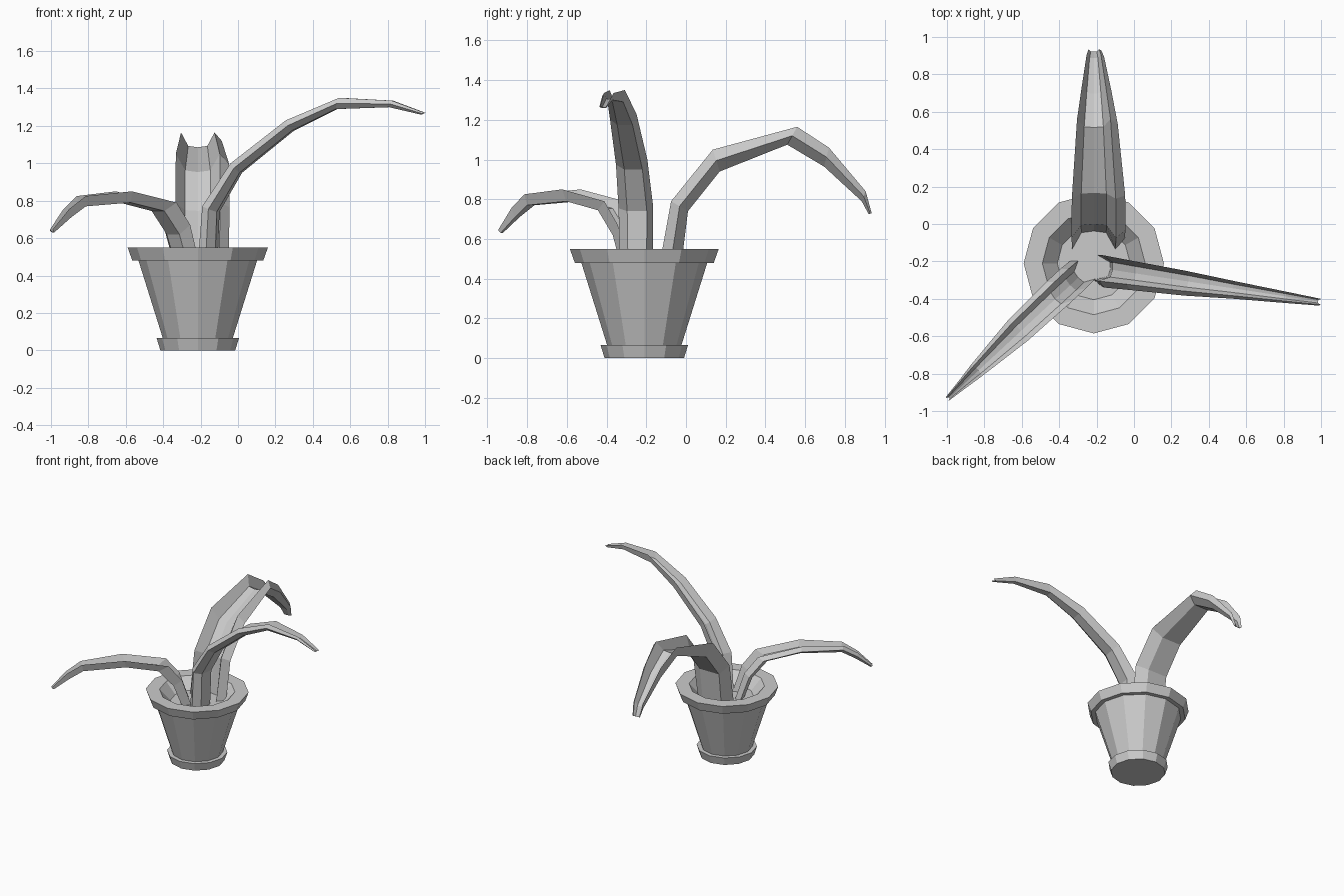
import bpy
from math import cos, sin, pi, radians

if "Cube" in bpy.data.objects:
    bpy.data.objects.remove(bpy.data.objects["Cube"])

CX, CY = -0.215, -0.21  # pot axis


def make_object(name, verts, faces):
    mesh = bpy.data.meshes.new(name)
    mesh.from_pydata(verts, [], faces)
    obj = bpy.data.objects.new(name, mesh)
    bpy.context.collection.objects.link(obj)
    return obj


def skin(name, rings):
    """Join closed rings of equal size into a capped solid."""
    n = len(rings[0])
    verts = [v for ring in rings for v in ring]
    faces = [(i * n + j, i * n + (j + 1) % n, (i + 1) * n + (j + 1) % n, (i + 1) * n + j)
             for i in range(len(rings) - 1) for j in range(n)]
    faces.append(tuple(reversed(range(n))))
    faces.append(tuple(range(len(verts) - n, len(verts))))
    return make_object(name, verts, faces)


# Pot: twelve-sided turned profile (radius, height), ending in the soil disc
profile = [(0.20, 0), (0.22, 0.065), (0.187, 0.065), (0.317, 0.48),
           (0.35, 0.48), (0.375, 0.55), (0.275, 0.55), (0.195, 0.465)]
skin("plant_pot", [[(CX + r * cos(k * pi / 6), CY + r * sin(k * pi / 6), z)
                    for k in range(12)] for r, z in profile])

# Leaf cross-section: gutter shape with curled rims (sideways, keel 0 to rim 1)
SECTION = [(0.7, 1), (0.4, 0.2), (0, 0.12), (-0.4, 0.2), (-0.7, 1),
           (-1, 0.5), (-0.5, 0), (0.5, 0)]


def leaf(name, origin, angle, stations):
    """Stations: keel distance, keel z, rim distance, rim z, half width."""
    a = radians(angle)
    rings = []
    for ks, kz, rs, rz, w in stations:
        ring = []
        for u, h in SECTION:
            s = ks + (rs - ks) * h
            ring.append((origin[0] + s * cos(a) - u * w * sin(a),
                         origin[1] + s * sin(a) + u * w * cos(a),
                         kz + (rz - kz) * h))
        rings.append(ring[::-1])
    obj = skin(name, rings)
    return obj


# Broad leaf arching to the back
leaf("back_leaf", (CX, CY), 90, [
    (0.185, 0.46, 0.075, 0.46, 0.165), (0.22, 0.74, 0.135, 0.79, 0.17),
    (0.38, 0.94, 0.345, 1.05, 0.168), (0.72, 1.075, 0.77, 1.165, 0.128),
    (0.905, 0.965, 0.93, 1.06, 0.095), (1.095, 0.79, 1.115, 0.84, 0.055),
    (1.13, 0.725, 1.145, 0.73, 0.04)])

# Tall narrow leaf reaching right
leaf("right_leaf", (CX, -0.23), -8.7, [
    (0.10, 0.46, 0.01, 0.46, 0.095), (0.11, 0.74, 0.035, 0.77, 0.1),
    (0.233, 0.95, 0.187, 1.0, 0.092), (0.515, 1.175, 0.485, 1.23, 0.078),
    (0.75, 1.29, 0.77, 1.35, 0.055), (1.037, 1.30, 1.053, 1.335, 0.035),
    (1.21, 1.26, 1.23, 1.27, 0.022)])

# Low leaf drooping to the front left
leaf("front_left_leaf", (CX, CY), 222.9, [
    (0.12, 0.46, 0.05, 0.46, 0.095), (0.18, 0.62, 0.12, 0.67, 0.1),
    (0.29, 0.745, 0.22, 0.79, 0.1), (0.53, 0.79, 0.54, 0.85, 0.09),
    (0.84, 0.77, 0.85, 0.825, 0.05), (0.94, 0.71, 0.96, 0.755, 0.032),
    (1.055, 0.63, 1.07, 0.645, 0.015)])

# Make all faces point outward
import bmesh
for obj in bpy.data.objects:
    bm = bmesh.new()
    bm.from_mesh(obj.data)
    bmesh.ops.recalc_face_normals(bm, faces=bm.faces)
    bm.to_mesh(obj.data)
    bm.free()
